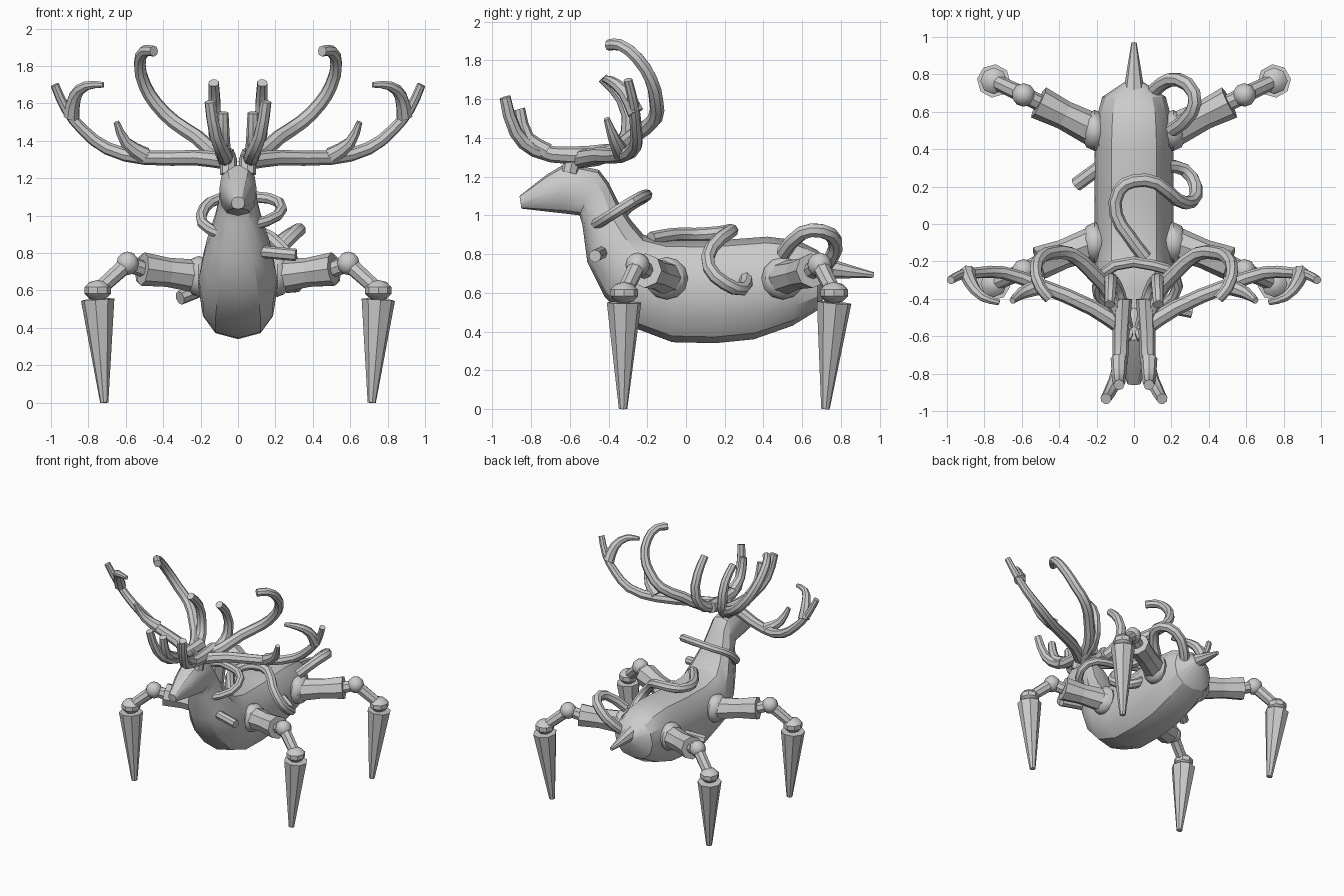
import bpy, bmesh, math
from mathutils import Vector, Matrix

if "Cube" in bpy.data.objects:
    bpy.data.objects.remove(bpy.data.objects["Cube"])


def finish(name, bm, angle=35):
    bmesh.ops.recalc_face_normals(bm, faces=bm.faces)
    me = bpy.data.meshes.new(name)
    bm.to_mesh(me)
    bm.free()
    ob = bpy.data.objects.new(name, me)
    bpy.context.collection.objects.link(ob)
    smooth(ob, angle)
    return ob


def smooth(ob, angle=35):
    bpy.ops.object.select_all(action='DESELECT')
    ob.select_set(True)
    bpy.context.view_layer.objects.active = ob
    bpy.ops.object.shade_smooth_by_angle(angle=math.radians(angle))


def cone(name, p0, p1, r0, r1, sides=8):
    p0, p1 = Vector(p0), Vector(p1)
    d = p1 - p0
    bm = bmesh.new()
    m = Matrix.Translation((p0 + p1) / 2) @ d.to_track_quat('Z', 'Y').to_matrix().to_4x4()
    bmesh.ops.create_cone(bm, cap_ends=True, segments=sides, radius1=r0, radius2=r1,
                          depth=d.length, matrix=m)
    return finish(name, bm)


def ball(name, p, r, scale=(1, 1, 1), u=10, v=6):
    bm = bmesh.new()
    m = Matrix.Translation(p) @ Matrix.Diagonal((*scale, 1))
    bmesh.ops.create_uvsphere(bm, u_segments=u, v_segments=v, radius=r, matrix=m)
    return finish(name, bm)


def tube(name, pts, r, tip=1.0, side=1):
    cu = bpy.data.curves.new(name, 'CURVE')
    cu.dimensions = '3D'
    cu.bevel_depth, cu.bevel_resolution, cu.resolution_u = r, 2, 2
    cu.use_fill_caps = True
    sp = cu.splines.new('BEZIER')
    sp.bezier_points.add(len(pts) - 1)
    for i, (bp, p) in enumerate(zip(sp.bezier_points, pts)):
        bp.co = (p[0] * side, p[1], p[2])
        bp.handle_left_type = bp.handle_right_type = 'AUTO'
        bp.radius = 1 + (tip - 1) * i / (len(pts) - 1)
    ob = bpy.data.objects.new(name, cu)
    bpy.context.collection.objects.link(ob)
    bpy.ops.object.select_all(action='DESELECT')
    ob.select_set(True)
    bpy.context.view_layer.objects.active = ob
    bpy.ops.object.convert(target='MESH')
    smooth(bpy.context.object)


# body, neck and head: rings of top y, top z, bottom y, bottom z, half width
rings = [(.76, .74, .76, .66, .05), (.68, .82, .68, .51, .17), (.58, .87, .55, .43, .2),
         (.42, .89, .35, .36, .21), (.15, .87, .15, .34, .21), (-.1, .87, -.07, .345, .21),
         (-.22, .9, -.27, .42, .21), (-.28, .97, -.42, .58, .185), (-.35, 1.07, -.51, .76, .14),
         (-.4, 1.17, -.535, .95, .105), (-.45, 1.235, -.55, 1.0, .1),
         (-.62, 1.27, -.63, 1.01, .1), (-.72, 1.21, -.72, 1.02, .08), (-.86, 1.1, -.85, 1.035, .035)]
bm = bmesh.new()
N = 12
prev = None
for ty, tz, by, bz, w in rings:
    loop = []
    for i in range(N):
        a = math.tau * i / N
        c = math.copysign(abs(math.cos(a)) ** .9, math.cos(a))
        s = math.copysign(abs(math.sin(a)) ** .8, math.sin(a))
        loop.append(bm.verts.new((w * s, (ty + by) / 2 + c * (ty - by) / 2,
                                  (tz + bz) / 2 + c * (tz - bz) / 2)))
    if prev:
        for i in range(N):
            bm.faces.new((prev[i], prev[(i + 1) % N], loop[(i + 1) % N], loop[i]))
    else:
        bm.faces.new(loop)
    prev = loop
bm.faces.new(prev)
finish("body", bm, 30)
cone("tail", (0, .66, .735), (0, .97, .692), .065, .014)

# legs
for s in (-1, 1):
    for tag, hip, end, joint, knee, tip in (
            ("front", -.1, -.21, -.25, -.32, -.325), ("rear", .5, .65, .69, .765, .72)):
        H, E = Vector((s * .21, hip, .675)), Vector((s * .51, end, .715))
        J, K = Vector((s * .59, joint, .745)), Vector((s * .75, knee, .6))
        ball(tag + "_hip", H, .11, (.7, 1, 1))
        M = H.lerp(E, .55)
        cone(tag + "_thigh", H, M, .09, .078)
        cone(tag + "_thigh_flare", M, E, .078, .09)
        cone(tag + "_joint_pin", E, J, .045, .045)
        ball(tag + "_joint", J, .063)
        cone(tag + "_shin_rod", J, K, .045, .04)
        ball(tag + "_knee", K, .075, (1, 1, .75), 8, 5)
        cone(tag + "_foot", (s * .75, knee, .55), (s * .715, tip, 0), .09, .022)

# antlers
root = (.05, -.56, 1.29)
antlers = [
    ("side_beam", [root, (.22, -.45, 1.31), (.5, -.33, 1.31), (.7, -.26, 1.36), (.83, -.26, 1.46),
                   (.92, -.27, 1.57), (.98, -.3, 1.7)], .046, .5),
    ("side_tine", [(.5, -.33, 1.32), (.6, -.37, 1.39), (.65, -.41, 1.5)], .048, .35),
    ("side_upper_tine", [(.89, -.26, 1.53), (.87, -.32, 1.64), (.81, -.39, 1.695),
                         (.72, -.42, 1.7)], .045, .35),
    ("back_beam", [root, (.12, -.38, 1.33), (.22, -.26, 1.42), (.34, -.16, 1.5),
                   (.44, -.155, 1.6), (.5, -.18, 1.7), (.525, -.25, 1.81), (.5, -.34, 1.88),
                   (.45, -.4, 1.88)], .045, .65),
    ("inner_tine", [root, (.09, -.37, 1.33), (.12, -.3, 1.43), (.125, -.33, 1.6),
                    (.13, -.43, 1.71)], .048, .6),
    ("front_beam", [(.06, -.4, 1.32), (.07, -.6, 1.31), (.08, -.78, 1.34), (.12, -.88, 1.43),
                    (.15, -.935, 1.61)], .05, .6),
    ("front_tine", [(.08, -.72, 1.33), (.08, -.82, 1.4), (.08, -.86, 1.55)], .045, .65)]
for s in (-1, 1):
    for name, pts, r, tip in antlers:
        tube("antler_" + name, pts, r, tip, s)
    cone("antler_base", (s * .05, -.6, 1.22), (s * .05, -.58, 1.31), .045, .045)

# vines winding round the body
tube("neck_vine", [(.08, -.47, .95), (.21, -.39, 1.0), (.22, -.28, 1.07), (.1, -.22, 1.1),
                   (-.1, -.22, 1.09), (-.18, -.3, 1.04), (-.19, -.38, .96), (-.09, -.46, .9)], .03)
tube("back_vine", [(.06, -.18, .88), (-.03, -.06, .9), (-.095, .05, .9), (-.08, .18, .91),
                   (0, .23, .92), (.12, .22, .91), (.23, .13, .83), (.31, .12, .73),
                   (.33, .2, .65), (.27, .29, .62), (.17, .31, .68)], .036)
tube("rump_vine", [(.08, .68, .7), (.15, .75, .78), (.24, .77, .87), (.32, .7, .92),
                   (.31, .6, .91), (.2, .5, .8)], .038)
cone("chest_stub", (.1, -.43, .81), (.31, -.47, .79), .033, .033)
cone("flank_stub", (-.16, .32, .62), (-.31, .21, .56), .038, .038)
